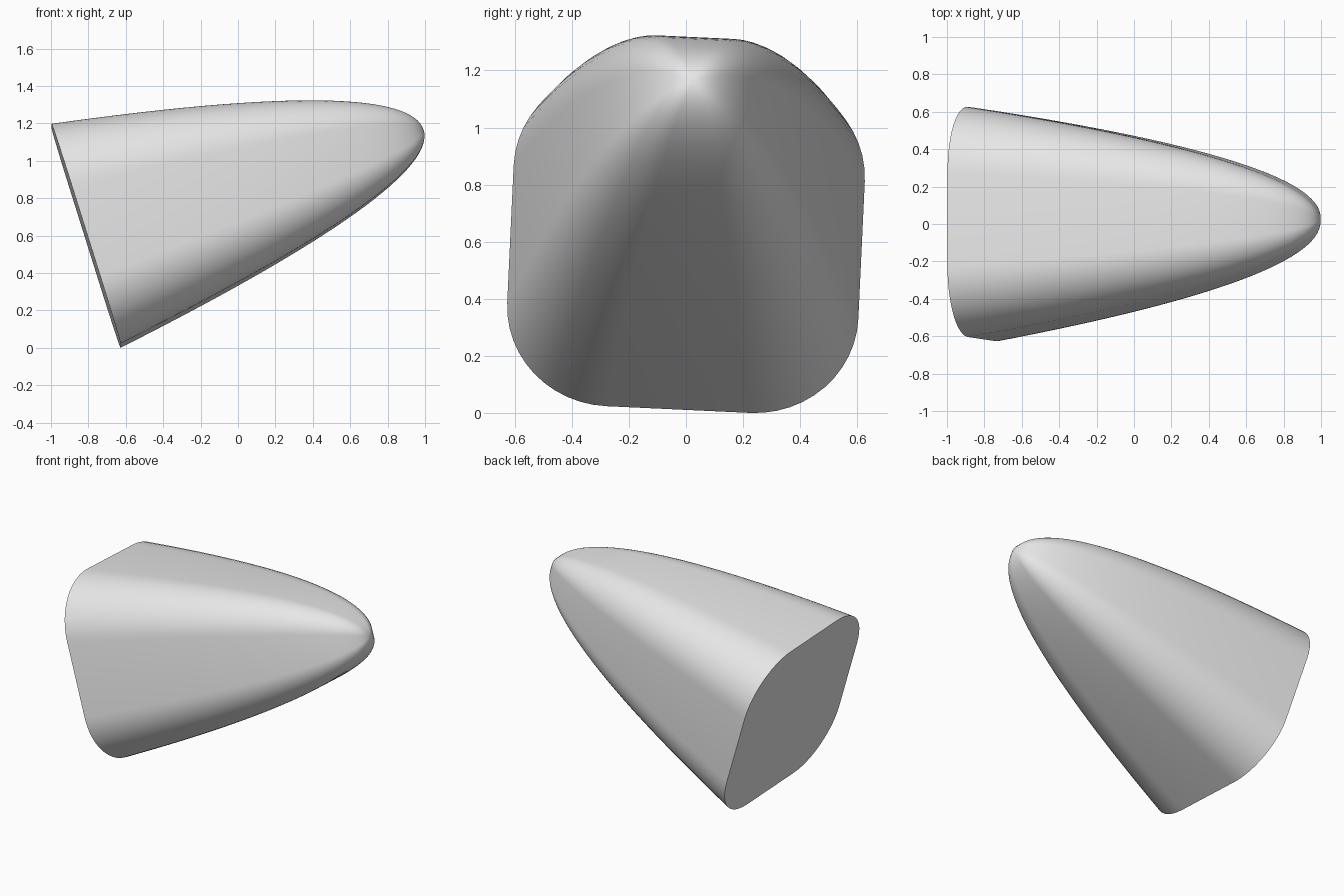
import bpy, bmesh, math
from mathutils import Matrix, Vector

cube = bpy.data.objects.get("Cube")
if cube:
    bpy.data.objects.remove(cube, do_unlink=True)

LENGTH = 1.892          # base to tip
CORNER = 0.252          # offset of the corner centres
RADIUS = 0.364          # corner radius
ROLL = math.radians(2.8)
TILT = math.radians(17.4)
YAW = math.radians(0.8)
RINGS, STEPS = 32, 12

# Flat grey material
grey = bpy.data.materials.new("light grey")
grey.use_nodes = True
colour = (0.8, 0.8, 0.8, 1.0)
grey.diffuse_color = colour
grey.node_tree.nodes["Principled BSDF"].inputs["Base Color"].default_value = colour

# Rounded-square section, slightly rolled about the long axis
section = []
for corner in range(4):
    mid = math.radians(45 + 90 * corner)
    for i in range(STEPS + 1):
        a = math.radians(90 * corner + 90 * i / STEPS)
        p = CORNER * math.sqrt(2) * math.cos(mid) + RADIUS * math.cos(a)
        q = CORNER * math.sqrt(2) * math.sin(mid) + RADIUS * math.sin(a)
        section.append((p * math.cos(ROLL) + q * math.sin(ROLL),
                        q * math.cos(ROLL) - p * math.sin(ROLL)))

# Parabolic nose: scaled sections along local x, closed by a tip fan and flat base
bm = bmesh.new()
rings = []
for r in range(RINGS):
    k = 1 - r / RINGS
    rings.append([bm.verts.new((LENGTH * (1 - k * k), p * k, q * k)) for p, q in section])
tip = bm.verts.new((LENGTH, 0, 0))
n = len(section)
for j in range(n):
    m = (j + 1) % n
    for lower, upper in zip(rings, rings[1:]):
        bm.faces.new((lower[j], lower[m], upper[m], upper[j]))
    bm.faces.new((rings[-1][j], rings[-1][m], tip))
bm.faces.new(rings[0])
bmesh.ops.recalc_face_normals(bm, faces=bm.faces)

# Lean the nose upwards and rest it on the ground
bm.transform(Matrix.Rotation(YAW, 4, 'Z') @ Matrix.Rotation(-TILT, 4, 'Y'))
xs = [v.co.x for v in bm.verts]
ys = [v.co.y for v in bm.verts]
zs = [v.co.z for v in bm.verts]
bmesh.ops.translate(bm, verts=bm.verts, vec=Vector((
    -(min(xs) + max(xs)) / 2, -(min(ys) + max(ys)) / 2, -min(zs))))

mesh = bpy.data.meshes.new("nose_cone")
bm.to_mesh(mesh)
bm.free()
mesh.materials.append(grey)
nose = bpy.data.objects.new("nose_cone", mesh)
bpy.context.collection.objects.link(nose)

# Smooth sides with a crisp base edge
bpy.ops.object.select_all(action='DESELECT')
nose.select_set(True)
bpy.context.view_layer.objects.active = nose
bpy.ops.object.shade_smooth_by_angle(angle=math.radians(40))
